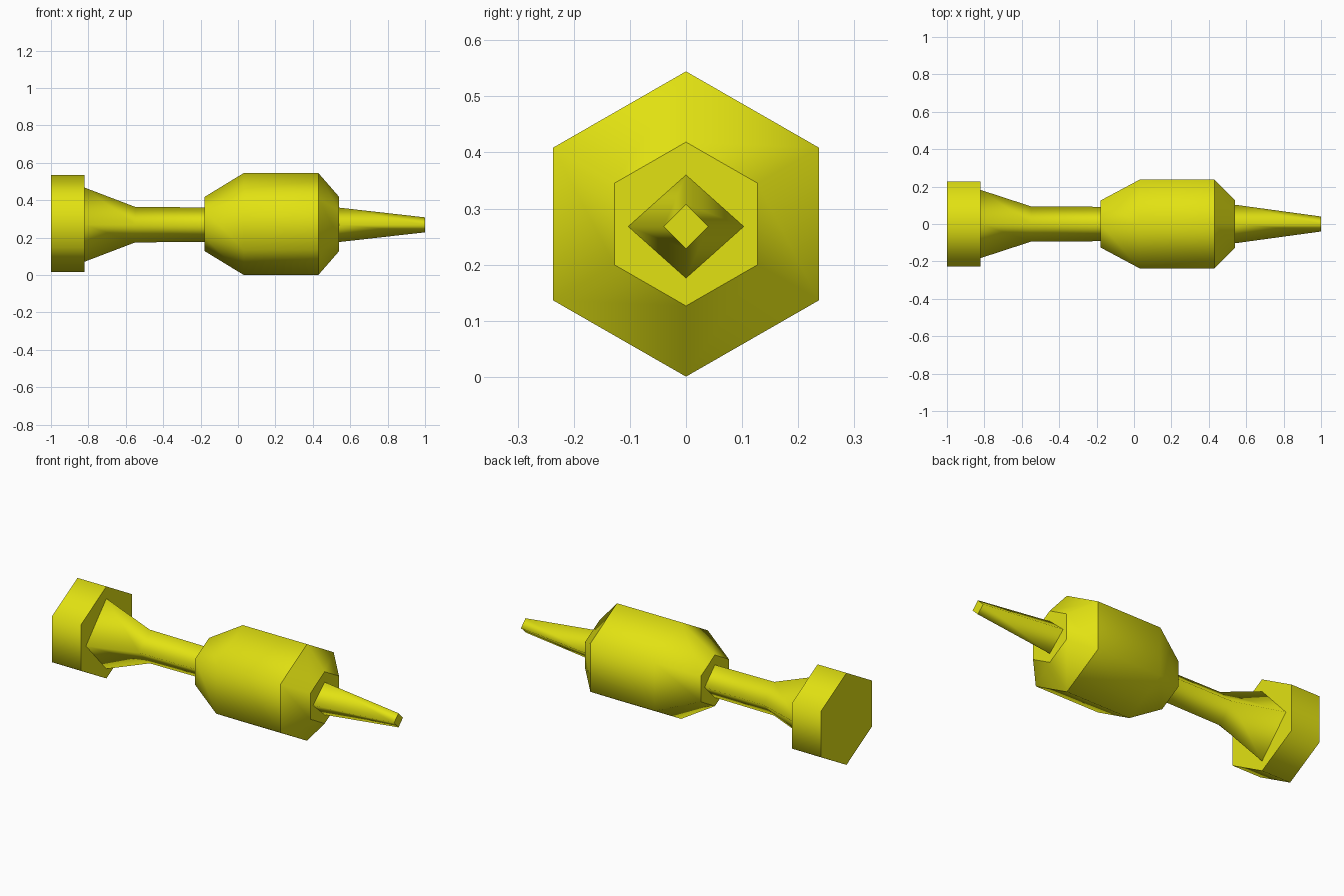
import bpy, bmesh, math

if "Cube" in bpy.data.objects:
    bpy.data.objects.remove(bpy.data.objects["Cube"])

yellow = bpy.data.materials.new("bright yellow")
yellow.diffuse_color = (0.76, 0.76, 0.006, 1)
yellow.use_nodes = True
yellow.node_tree.nodes["Principled BSDF"].inputs["Base Color"].default_value = yellow.diffuse_color


def lathe(name, sides, zc, rings, sharp=(), caps=(True, True)):
    """Loft regular polygons along x. rings = (x, half_width_y, half_height_z);
    sharp = indices of rings whose edges stay hard."""
    bm = bmesh.new()
    peak_y = max(abs(math.cos(math.pi / 2 + 2 * math.pi * i / sides)) for i in range(sides))
    loops = []
    for x, hy, hz in rings:
        loop = []
        for i in range(sides):
            a = math.pi / 2 + 2 * math.pi * i / sides
            loop.append(bm.verts.new((x, hy * math.cos(a) / peak_y, zc + hz * math.sin(a))))
        loops.append(loop)
    for a, b in zip(loops, loops[1:]):
        for i in range(sides):
            j = (i + 1) % sides
            bm.faces.new((a[i], a[j], b[j], b[i])).smooth = True
    if caps[0]:
        bm.faces.new(loops[0])
    if caps[1]:
        bm.faces.new(loops[-1])
    bmesh.ops.recalc_face_normals(bm, faces=bm.faces)
    # hard edges around the end caps and the chosen rings
    for k in {0, len(rings) - 1, *sharp}:
        for i in range(sides):
            e = bm.edges.get((loops[k][i], loops[k][(i + 1) % sides]))
            e.smooth = False
    me = bpy.data.meshes.new(name)
    bm.to_mesh(me)
    bm.free()
    me.materials.append(yellow)
    ob = bpy.data.objects.new(name, me)
    bpy.context.collection.objects.link(ob)
    return ob


# hexagonal end knob
lathe("end_knob", 6, 0.276, [(-1.0, 0.226, 0.259), (-0.82, 0.226, 0.259)])

# four-sided flared neck joining knob and body
lathe("neck", 4, 0.269,
      [(-0.82, 0.182, 0.198), (-0.55, 0.094, 0.095), (-0.18, 0.092, 0.092)],
      caps=(False, False))

# hexagonal body with a long rear taper and a short front chamfer
lathe("body", 6, 0.2725,
      [(-0.18, 0.125, 0.144), (0.03, 0.237, 0.272),
       (0.43, 0.237, 0.272), (0.54, 0.127, 0.146)], sharp=(2,))

# four-sided tapered tip
lathe("tip", 4, 0.268, [(0.54, 0.103, 0.092), (1.0, 0.040, 0.040)],
      caps=(False, True))
